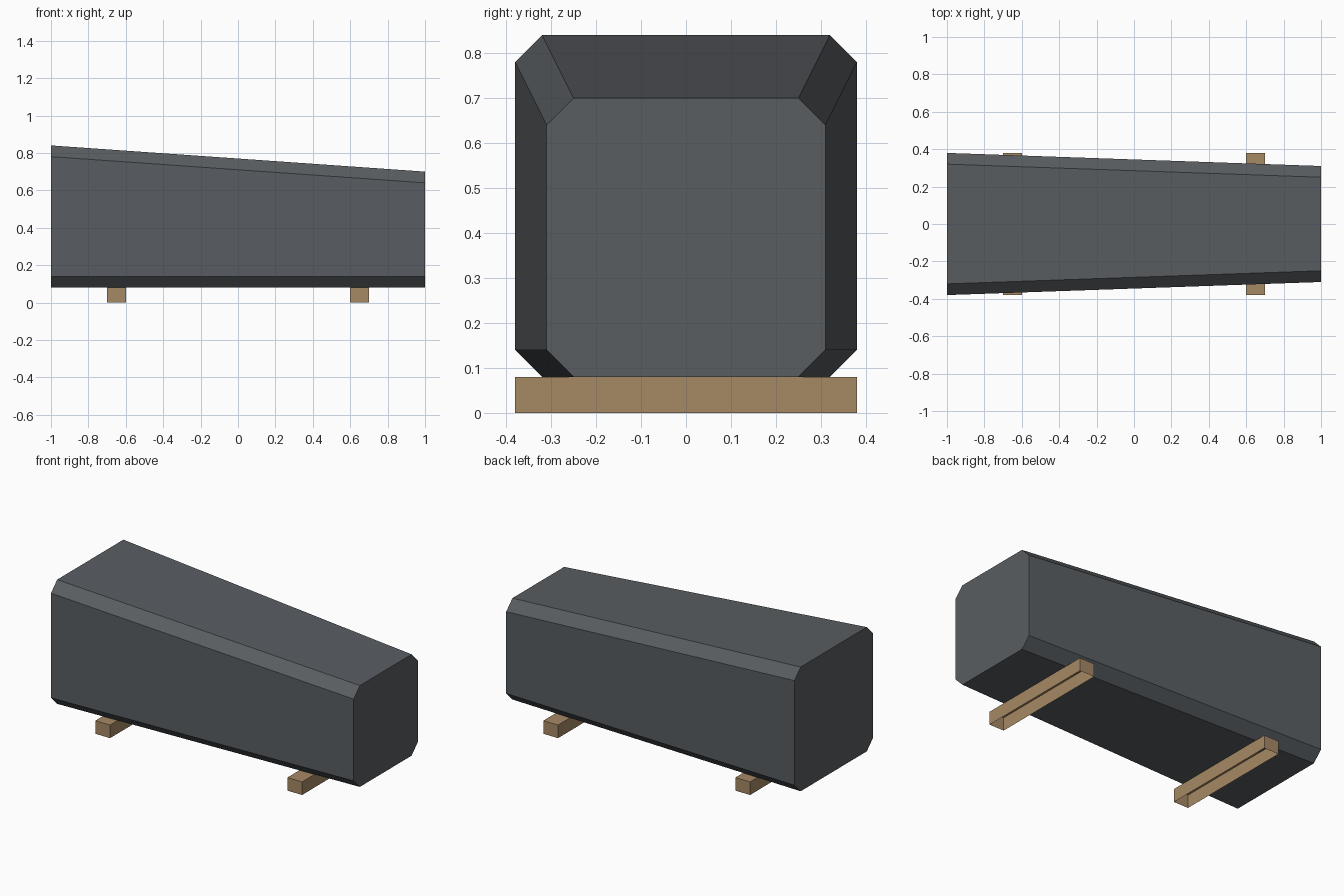
import bpy, bmesh

if "Cube" in bpy.data.objects:
    bpy.data.objects.remove(bpy.data.objects["Cube"])

def material(name, rgb):
    m = bpy.data.materials.new(name)
    m.diffuse_color = (*rgb, 1.0)
    m.use_nodes = True
    m.node_tree.nodes["Principled BSDF"].inputs["Base Color"].default_value = m.diffuse_color
    return m

def add_object(name, bm, mat):
    bmesh.ops.recalc_face_normals(bm, faces=bm.faces[:])
    mesh = bpy.data.meshes.new(name)
    bm.to_mesh(mesh)
    bm.free()
    mesh.materials.append(mat)
    obj = bpy.data.objects.new(name, mesh)
    bpy.context.collection.objects.link(obj)
    return obj

grey = material("dark_grey", (0.10, 0.11, 0.12))
wood = material("tan_wood", (0.38, 0.25, 0.13))

BASE, CHAMFER = 0.08, 0.06

def section(bm, x, half, top):
    """Chamfered rectangle standing in the YZ plane."""
    c = CHAMFER
    right = [(half - c, BASE), (half, BASE + c), (half, top - c), (half - c, top)]
    left = [(-y, z) for y, z in reversed(right)]
    return [bm.verts.new((x, y, z)) for y, z in right + left]

# Tapered body lofted between two chamfered end sections
bm = bmesh.new()
big = section(bm, -1.0, 0.38, 0.84)
small = section(bm, 1.0, 0.31, 0.70)
bm.faces.new(big)
bm.faces.new(small)
for i in range(8):
    j = (i + 1) % 8
    bm.faces.new((big[i], big[j], small[j], small[i]))
add_object("tapered_body", bm, grey)

# Two cross skids, open underneath
for name, x in (("left_skid", -0.65), ("right_skid", 0.65)):
    bm = bmesh.new()
    bmesh.ops.create_cube(bm, size=1.0)
    bmesh.ops.scale(bm, vec=(0.10, 0.76, BASE), verts=bm.verts)
    bmesh.ops.translate(bm, vec=(x, 0, BASE / 2), verts=bm.verts)
    bmesh.ops.recalc_face_normals(bm, faces=bm.faces[:])
    bottom = [f for f in bm.faces if f.calc_center_median().z < 0.001]
    bmesh.ops.delete(bm, geom=bottom, context='FACES_ONLY')
    add_object(name, bm, wood)
